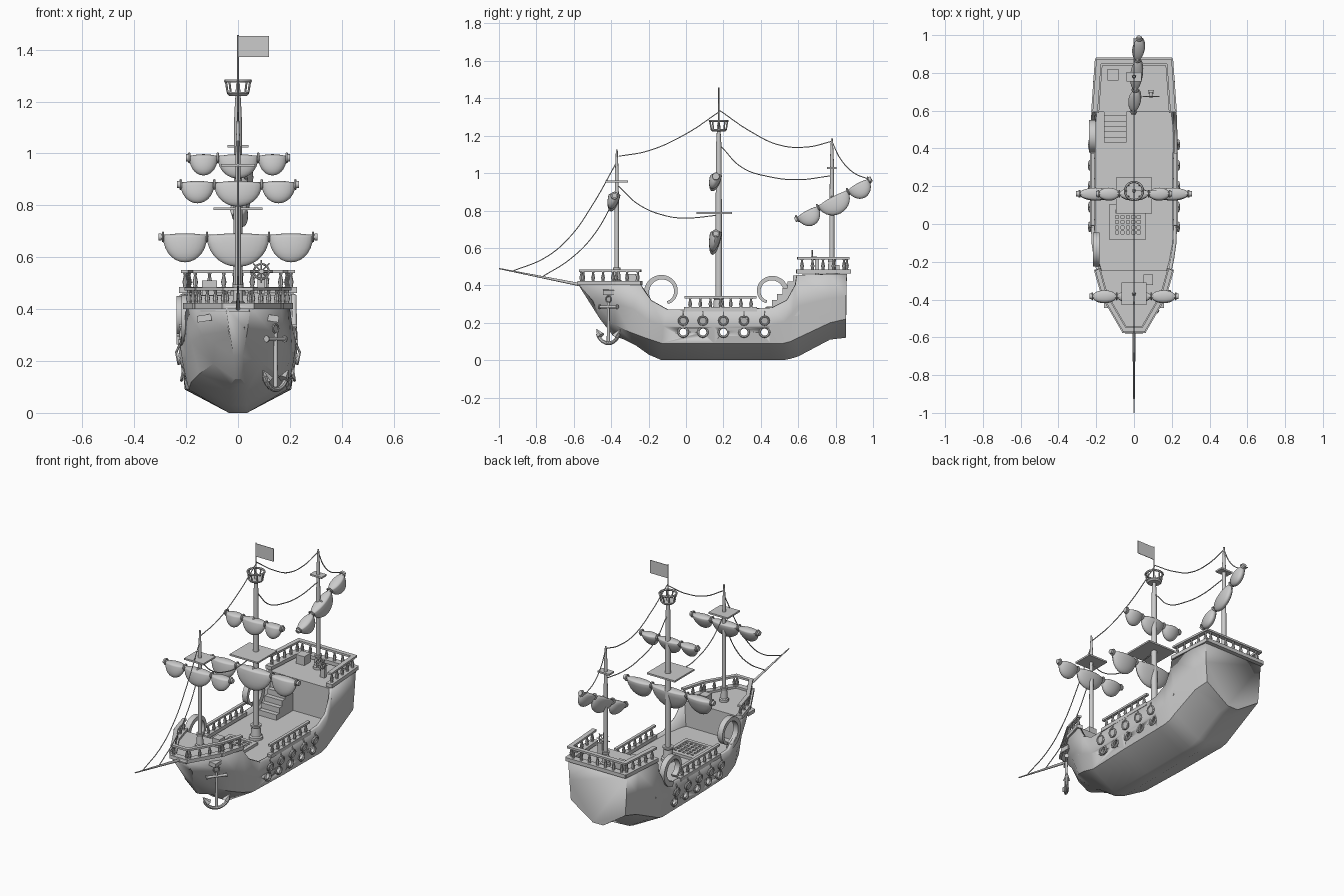
import bpy, bmesh, math
from mathutils import Vector as V, Matrix as M

if "Cube" in bpy.data.objects:
    bpy.data.objects.remove(bpy.data.objects["Cube"])


def finish(name, bm, normals=True):
    if normals:
        bmesh.ops.recalc_face_normals(bm, faces=bm.faces)
    me = bpy.data.meshes.new(name)
    bm.to_mesh(me)
    bm.free()
    me.shade_smooth()
    me.set_sharp_from_angle(angle=0.6)
    ob = bpy.data.objects.new(name, me)
    bpy.context.collection.objects.link(ob)
    return ob


def add_box(bm, c, s, mat=M()):
    bmesh.ops.create_cube(bm, size=1, matrix=M.Translation(c) @ mat @ M.Diagonal((*s, 1)))


def add_cyl(bm, a, b, r, r2=None, n=12):
    a, b = V(a), V(b)
    rot = (b - a).to_track_quat('Z', 'Y').to_matrix().to_4x4()
    bmesh.ops.create_cone(bm, cap_ends=True, segments=n, radius1=r, radius2=r if r2 is None else r2,
                          depth=(b - a).length, matrix=M.Translation((a + b) / 2) @ rot)


def add_lathe(bm, prof, loc=(0, 0, 0), n=16):
    rings = [[bm.verts.new(V(loc) + V((r * math.cos(k * math.tau / n), r * math.sin(k * math.tau / n), z)))
              for k in range(n)] for r, z in prof]
    for a, b in zip(rings, rings[1:]):
        for k in range(n):
            bm.faces.new((a[k], a[(k + 1) % n], b[(k + 1) % n], b[k]))
    bm.faces.new(rings[0])
    bm.faces.new(rings[-1])


def add_ring(bm, c, axis, R, r, n=20, m=6):
    mat = M.Translation(c) @ V(axis).to_track_quat('Z', 'Y').to_matrix().to_4x4()
    g = [[bm.verts.new(mat @ V(((R + r * math.cos(j * math.tau / m)) * math.cos(i * math.tau / n),
                                (R + r * math.cos(j * math.tau / m)) * math.sin(i * math.tau / n),
                                r * math.sin(j * math.tau / m)))) for j in range(m)] for i in range(n)]
    for i in range(n):
        for j in range(m):
            bm.faces.new((g[i][j], g[i][(j + 1) % m], g[(i + 1) % n][(j + 1) % m], g[(i + 1) % n][j]))


def build(name, fn, *args, **kw):
    bm = bmesh.new()
    fn(bm, *args, **kw)
    return finish(name, bm)


# Hull: stations of keel, chine and sheer as (y, z, half width)
stations = [
    ((.855, .12, .035), (.855, .22, .185), (.86, .46, .20)),
    ((.77, .11, .035), (.77, .20, .20), (.77, .46, .215)),
    ((.60, .02, .035), (.60, .12, .205), (.592, .455, .225)),
    ((.56, .008, .035), (.56, .10, .205), (.585, .40, .226)),
    ((.52, 0, .035), (.52, .09, .205), (.54, .32, .228)),
    ((.45, 0, .035), (.45, .09, .203), (.46, .28, .23)),
    ((.15, 0, .035), (.15, .09, .20), (.15, .265, .232)),
    ((-.13, 0, .035), (-.13, .09, .19), (-.10, .27, .225)),
    ((-.20, .03, .035), (-.22, .12, .18), (-.19, .32, .212)),
    ((-.27, .08, .032), (-.30, .15, .15), (-.245, .40, .20)),
    ((-.33, .11, .028), (-.38, .19, .095), (-.38, .41, .165)),
    ((-.39, .13, .012), (-.46, .22, .018), (-.58, .41, .048))]
bm = bmesh.new()
rings = []
for k, c, t in stations:
    k, c, t = V(k), V(c), V(t)
    mid = V((c.x + (t.x - c.x) * .3, (c.y + t.y) / 2, c.z + (t.z - c.z) * .6))
    half = [t, mid, c, k]
    pts = [V((-p.z, p.x, p.y)) for p in half] + [V((p.z, p.x, p.y)) for p in reversed(half)]
    rings.append([bm.verts.new(p) for p in pts])
for a, b in zip(rings, rings[1:]):
    for i in range(7):
        bm.faces.new((a[i], a[i + 1], b[i + 1], b[i]))
bm.faces.new(rings[0])
bm.faces.new(rings[-1])
hull = finish("hull", bm)
sol = hull.modifiers.new("shell", 'SOLIDIFY')
sol.thickness, sol.offset = .018, -1

# Portholes with raised lids, cut right through both sides
ports = [-.015, .09, .20, .31, .42]
bm, cut = bmesh.new(), bmesh.new()
for y in ports:
    add_cyl(cut, (-.4, y, .15), (.4, y, .15), .023, n=16)
    for s in (-1, 1):
        add_ring(bm, (s * .214, y, .15), (1, 0, .15 * s), .025, .006)
        add_cyl(bm, (s * .226, y, .213), (s * .234, y, .211), .026, n=16)
        add_ring(bm, (s * .234, y, .211), (1, 0, -.2 * s), .023, .005)
        add_cyl(bm, (s * .222, y, .27), (s * .238, y, .235), .004, n=6)
finish("porthole_frames", bm)
cutter = finish("porthole_cutter", cut)
cutter.hide_render = True
cutter.display_type = 'WIRE'
bo = hull.modifiers.new("holes", 'BOOLEAN')
bo.object, bo.operation, bo.solver = cutter, 'DIFFERENCE', 'EXACT'


# Decks and bulkheads
def slab(name, half, z, h=.02):
    bm = bmesh.new()
    f = bm.faces.new([bm.verts.new((x, y, z)) for x, y in half + [(-x, y) for x, y in reversed(half)]])
    ex = bmesh.ops.extrude_face_region(bm, geom=[f])["geom"]
    bmesh.ops.translate(bm, vec=(0, 0, -h), verts=[v for v in ex if isinstance(v, bmesh.types.BMVert)])
    finish(name, bm)


slab("main_deck", [(.18, -.26), (.213, -.1), (.22, .2), (.215, .6)], .255)
slab("fore_deck", [(.19, -.245), (.155, -.38), (.043, -.57)], .41)
slab("poop_deck", [(.215, .595), (.195, .855)], .455)
build("fore_bulkhead", add_box, (0, -.252, .325), (.37, .014, .165))
build("poop_bulkhead", add_box, (0, .6, .35), (.43, .014, .21))
bm = bmesh.new()
for i in range(6):
    h = .033 * (i + 1)
    add_box(bm, (-.1, .445 + .028 * i, .255 + h / 2), (.12, .028, h))
finish("stairs", bm)

# Deck grate and hatch boxes
bm = bmesh.new()
for i in range(6):
    add_box(bm, (-.105 + i * .029, .01, .262), (.012, .16, .014))
    add_box(bm, (-.0325, -.06 + i * .028, .262), (.17, .012, .014))
for s in (-1, 1):
    add_box(bm, (-.035 + s * .085, .01, .263), (.022, .19, .018))
    add_box(bm, (-.035, .01 + s * .085, .263), (.19, .022, .018))
finish("deck_grate", bm)
build("poop_crate", add_box, (-.11, .79, .482), (.058, .06, .055))
build("fore_crate", add_box, (.075, -.295, .435), (.05, .055, .05))


# Rails: lower cap, turned balusters and handrail along a path
def rail(name, path, z0, z1, n, w=.035, inset=1.0):
    bm = bmesh.new()
    post = [(.01, 0), (.007, .12), (.0105, .35), (.005, .75), (.009, 1)]
    for (x0, y0), (x1, y1), k in zip(path, path[1:], n):
        d = V((x1 - x0, y1 - y0))
        rot = M.Rotation(math.atan2(d.y, d.x), 4, 'Z')
        c = ((x0 + x1) / 2, (y0 + y1) / 2)
        add_box(bm, (*c, z0 - .008), (d.length + w * .7, w, .022), rot)
        add_box(bm, (*c, z1), (d.length + w * .5, w * .65, .012), rot)
        for i in range(k + 1):
            t = .06 + .88 * i / k
            add_lathe(bm, [(r, z * (z1 - z0)) for r, z in post], (x0 + d.x * t, y0 + d.y * t, z0), 8)
    finish(name, bm)


rail("poop_rail", [(.205, .605), (.187, .86), (-.187, .86), (-.205, .605)], .482, .545, (4, 6, 4), .042)
rail("fore_rail", [(.192, -.25), (.155, -.38), (.05, -.56), (-.05, -.56), (-.155, -.38), (-.192, -.25)],
     .42, .478, (2, 3, 1, 3, 2))
for s, side in ((1, "right"), (-1, "left")):
    rail("waist_rail_" + side, [(s * .218, .0), (s * .218, .37)], .28, .337, (6,), .028)

# Masts with pedestals, crow's nest and flag
for name, y, z, top, r in (("fore", -.37, .41, 1.125, .012), ("main", .175, .255, 1.27, .018),
                           ("mizzen", .78, .455, 1.185, .013)):
    build(name + "_mast", add_lathe, [(r, z), (r, z + .3), (r * .8, top - .12), (r * .4, top)], (0, y, 0))
    p = r * 1.7
    build(name + "_mast_base", add_lathe, [(p * 1.3, z), (p * 1.3, z + .015), (p, z + .02), (p * .85, z + .07),
                                           (p, z + .075), (p, z + .085)], (0, y, 0))
for name, y, z, a, b in (("fore", -.37, .955, .13, .12), ("main", .15, .787, .19, .19), ("mizzen", .78, 1.027, .08, .05)):
    build(name + "_platform", add_box, (0, y, z), (a, b, .01))
bm = bmesh.new()
add_lathe(bm, [(.035, 1.222), (.043, 1.23), (.043, 1.236)], (0, .175, 0))
add_ring(bm, (0, .175, 1.279), (0, 0, 1), .048, .006)
for i in range(8):
    a = i * math.tau / 8
    add_cyl(bm, (.04 * math.cos(a), .175 + .04 * math.sin(a), 1.235),
            (.047 * math.cos(a), .175 + .047 * math.sin(a), 1.279), .004, n=6)
finish("crows_nest", bm)
build("flag_pole", add_cyl, (0, .175, 1.25), (0, .175, 1.457), .003, n=8)
build("flag", add_box, (.06, .175, 1.412), (.12, .003, .08))
build("bowsprit", add_cyl, (0, -.55, .40), (0, -1, .49), .009, .003)


# Yards with furled sails hanging in three bulges
def furled(name, c, d, n, L, depth):
    c, d, n = V(c), V(d).normalized(), V(n)
    u = d.cross(n)
    bm = bmesh.new()
    add_cyl(bm, c - d * L, c + d * L, .009)
    for s in (-1, 1):
        add_cyl(bm, c + d * s * (L - .012), c + d * s * L, .014)
    for t in (-.94, -.39, 0, .39, .94):
        add_ring(bm, c + d * L * t, d, .016, .005, 12)
    finish(name + "_yard", bm)
    bm = bmesh.new()
    for t, w, h in ((-.665, .275, .85), (0, .39, 1), (.665, .275, .85)):
        vs = bmesh.ops.create_uvsphere(bm, u_segments=24, v_segments=14, radius=1)["verts"]
        for v in vs:
            x, y, z = v.co
            y = y * .032 - .018 * max(0, -z)
            z = z * (depth * h if z < 0 else .014)
            v.co = c + d * (L * (t + w * x)) + n * y + u * z
    finish(name + "_sail", bm)


furled("fore", (0, -.383, .88), (1, 0, 0), (0, 1, 0), .235, .085)
furled("main_upper", (0, .16, .983), (1, 0, 0), (0, 1, 0), .2, .08)
furled("main_lower", (0, .16, .678), (1, 0, 0), (0, 1, 0), .307, .115)
furled("mizzen", (.012, .787, .86), (.03, .40, .215), (-1, 0, 0), .232, .085)

# Sagging rigging lines in the centre plane
ropes = [[(-.36, 1.09), (-.2, 1.12), (0, 1.21), (.18, 1.33)],
         [(.18, 1.335), (.35, 1.22), (.5, 1.15), (.65, 1.14), (.78, 1.17)],
         [(.19, 1.14), (.3, 1.03), (.45, .98), (.6, .965), (.77, .985)],
         [(-.36, .93), (-.25, .83), (-.1, .77), (0, .76), (.17, .775)],
         [(-.37, 1.06), (-.5, .83), (-.62, .66), (-.75, .55), (-.93, .475)],
         [(-.37, .88), (-.5, .66), (-.62, .54), (-.77, .445)],
         [(.78, 1.17), (.83, 1.07), (.9, 1.0), (.985, .965)]]
for i, pts in enumerate(ropes):
    cu = bpy.data.curves.new("rigging_rope_%d" % i, 'CURVE')
    cu.dimensions, cu.bevel_depth, cu.bevel_resolution = '3D', .003, 1
    sp = cu.splines.new('BEZIER')
    sp.bezier_points.add(len(pts) - 1)
    for b, (y, z) in zip(sp.bezier_points, pts):
        b.co = (0, y, z)
        b.handle_left_type = b.handle_right_type = 'AUTO'
    bpy.context.collection.objects.link(bpy.data.objects.new(cu.name, cu))

# Curled scrolls on the left side
for name, cy, s, x, R in (("fore_scroll", -.125, 1, -.2, .103), ("aft_scroll", .455, -1, -.22, .098)):
    bm = bmesh.new()
    prev = None
    for i in range(41):
        t = i / 40
        a = math.radians(-95 - 330 * t)
        r, w = R - .035 * t * t, .032 - .016 * t
        ring = [bm.verts.new((x + dx, cy + s * q * math.cos(a), .362 + q * math.sin(a)))
                for dx, q in ((-.017, r), (.017, r), (.017, r - w), (-.017, r - w))]
        if prev:
            for k in range(4):
                bm.faces.new((prev[k], prev[(k + 1) % 4], ring[(k + 1) % 4], ring[k]))
        else:
            bm.faces.new(ring)
        prev = ring
    bm.faces.new(prev)
    finish(name, bm)

# Steering wheel
bm = bmesh.new()
wc = V((.09, .675, .545))
add_ring(bm, wc, (0, 1, 0), .029, .004)
for i in range(4):
    d = V((math.cos(i * math.pi / 4), 0, math.sin(i * math.pi / 4))) * .044
    add_cyl(bm, wc - d, wc + d, .003, n=6)
add_cyl(bm, wc - V((0, .008, 0)), wc + V((0, .025, 0)), .009)
add_box(bm, (.09, .70, .495), (.03, .02, .085))
finish("steering_wheel", bm)

# Anchor on the right bow, and cathead blocks on both bows
bm = bmesh.new()
c, t = V((.145, -.415, 0)), V((.6, .8, 0))
at = lambda h, z: c + t * h + V((0, 0, z))
add_cyl(bm, at(0, .10), at(0, .31), .009, .007)
add_cyl(bm, at(-.055, .285), at(.055, .285), .008)
add_ring(bm, at(0, .325), (.8, -.6, 0), .017, .004)
arc = [at(.075 * math.sin(a), .165 - .075 * math.cos(a)) for a in [-1.25 + .25 * i for i in range(11)]]
for p, q in zip(arc, arc[1:]):
    add_cyl(bm, p, q, .010, n=8)
for s in (-1, 1):
    add_cyl(bm, at(s * .05, .13), at(s * .08, .165), .022, .002, n=6)
    add_cyl(bm, at(s * .055, .285), at(s * .06, .285), .013)
finish("anchor", bm)
for s, side in ((1, "right"), (-1, "left")):
    build("cathead_" + side, add_box, (s * .13, -.415, .365), (.055, .06, .025), M.Rotation(s * .15, 4, 'Y'))
